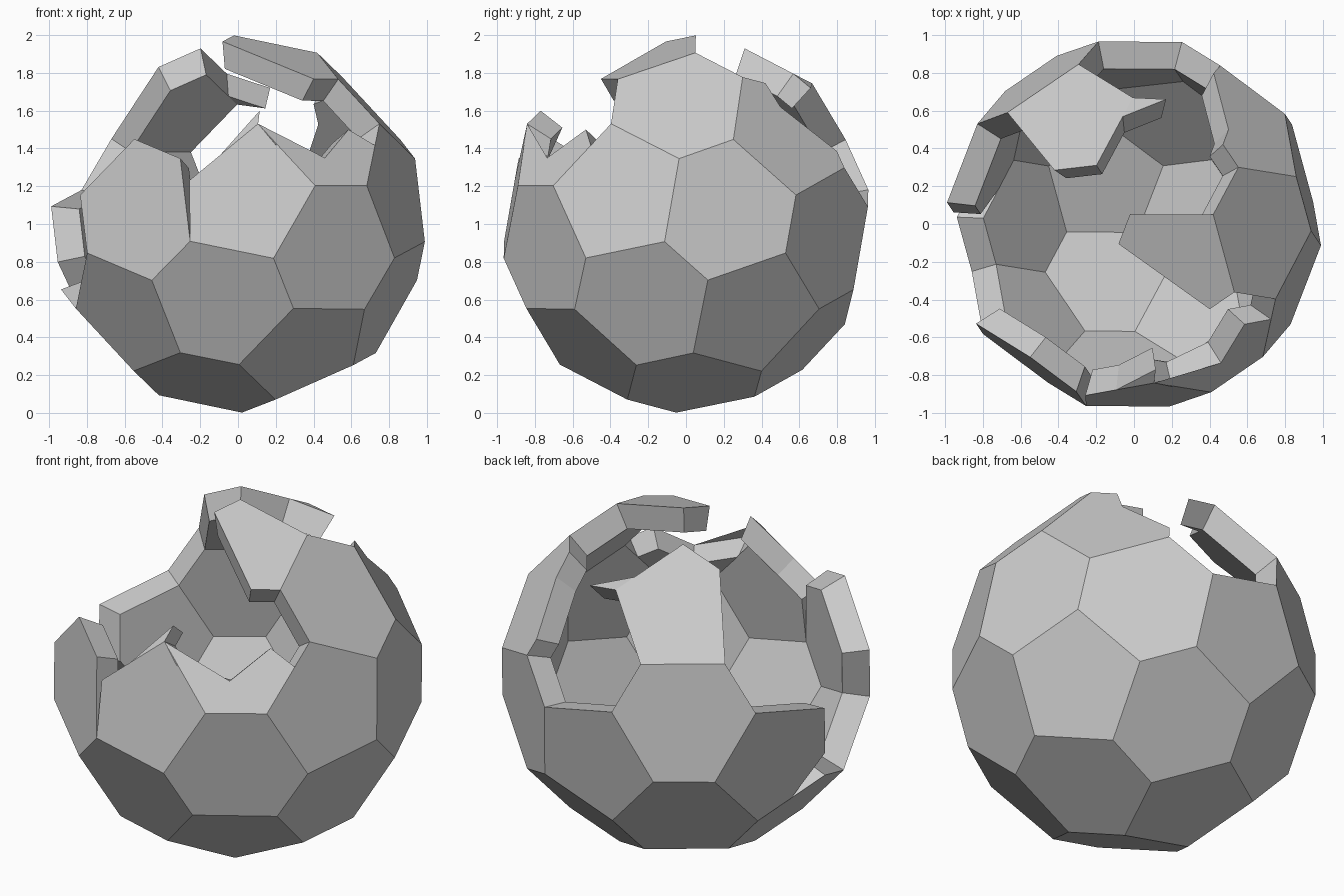
import bpy, bmesh, math
from mathutils import Vector
from itertools import combinations

if "Cube" in bpy.data.objects:
    bpy.data.objects.remove(bpy.data.objects["Cube"])

# Tilted icosahedron axes: the centres of the twelve pentagon panels
half = [(.906, -.385, .174), (.767, .387, -.511), (.031, -.983, .175),
        (.385, -.580, -.718), (-.643, -.570, -.511), (.194, -.265, .934)]
P = [Vector(p).normalized() for p in half]
P += [-p for p in P]
INNER = 0.85
TILT = math.radians(22.5)


def adjacent(i, j):
    return i != j and P[i].dot(P[j]) > 0.3


def v(i, j):
    """Panel corner on axis i, on the side facing axis j."""
    t = (P[j] - P[i] * P[i].dot(P[j])).normalized()
    return P[i] * math.cos(TILT) + t * math.sin(TILT)


def on(a, b, t):
    return a.lerp(b, t)


def pentagon(i):
    n = P[i]
    u = n.orthogonal().normalized()
    w = n.cross(u)
    ring = [j for j in range(12) if adjacent(i, j)]
    ring.sort(key=lambda j: math.atan2(P[j].dot(w), P[j].dot(u)))
    return [v(i, j) for j in ring]


def hexagon(i, j, k):
    return [v(i, j), v(j, i), v(j, k), v(k, j), v(k, i), v(i, k)]


# Snapped panels (replace the full ones)
cut = Vector((-.258, -.907, .23))
broken = {
    (5,): [v(5, 10), v(5, 9), on(v(5, 9), v(5, 7), .38),
           on(v(5, 2), v(5, 0), .65), v(5, 0)],
    (9,): [v(9, 10), v(9, 8), v(9, 6), on(v(9, 5), v(9, 7), .54), v(9, 5)],
    (10,): [v(10, 5), on(v(10, 5), v(10, 9), .33), Vector((.5, .5, .62)),
            on(v(10, 9), v(10, 8), .77), v(10, 8), v(10, 1), v(10, 0)],
    (2,): [v(2, 4), cut, v(2, 5), v(2, 0), v(2, 3)],
    (6,): [v(6, 7), on(v(6, 7), v(6, 4), .67), on(v(6, 4), v(6, 11), .5),
           v(6, 11), v(6, 8), v(6, 9)],
    (0, 2, 5): [v(2, 5), Vector((.20, -.86, .42)), Vector((.46, -.735, .35)),
                Vector((.585, -.53, .50)), on(v(0, 2), v(0, 5), .65),
                v(0, 2), v(2, 0)],
}
missing = {(7,), (2, 5, 7), (5, 7, 9), (5, 9, 10), (6, 7, 9), (4, 6, 7), (8, 9, 10)}

panels = []
for i in range(12):
    if (i,) not in missing:
        panels.append(broken.get((i,)) or pentagon(i))
for tri in combinations(range(12), 3):
    if all(adjacent(a, b) for a, b in combinations(tri, 2)) and tri not in missing:
        panels.append(broken.get(tri) or hexagon(*tri))

# Small splinters left on the rim
panels.append([v(9, 10), Vector((.17, .66, .72)), on(v(9, 10), v(9, 5), .28)])
panels.append([v(2, 5), Vector((.115, -.77, .60)), on(v(2, 5), cut, .55)])

# Shared corner list
points = []


def index(p):
    for n, q in enumerate(points):
        if (p - q).length < 0.02:
            return n
    points.append(p.copy())
    return len(points) - 1


loops = []
for poly in panels:
    normal = Vector()
    for a, b in zip(poly, poly[1:] + poly[:1]):
        normal += a.cross(b)
    if normal.dot(sum(poly, Vector())) < 0:
        poly = poly[::-1]
    loops.append([index(p) for p in poly])


def with_splits(loop):
    """Add break points that lie along a neighbour's straight edge."""
    out = []
    for a, b in zip(loop, loop[1:] + loop[:1]):
        out.append(a)
        A, D = points[a], points[b] - points[a]
        hits = []
        for n, q in enumerate(points):
            t = (q - A).dot(D) / D.length_squared
            if n not in loop and 0.03 < t < 0.97 and (q - A - D * t).length < 0.006:
                hits.append((t, n))
        out += [n for t, n in sorted(hits)]
    return out


loops = [with_splits(l) for l in loops]

# Outer skin, inner skin and the snapped rim walls
bm = bmesh.new()
up = Vector((0, 0, 1))
outer = [bm.verts.new(p + up) for p in points]
inner = [bm.verts.new(p * INNER + up) for p in points]
edges = {(a, b) for l in loops for a, b in zip(l, l[1:] + l[:1])}
for l in loops:
    bm.faces.new([outer[n] for n in l])
    bm.faces.new([inner[n] for n in reversed(l)])
for a, b in edges:
    if (b, a) not in edges:
        bm.faces.new([outer[b], outer[a], inner[a], inner[b]])
bmesh.ops.delete(bm, geom=[x for x in bm.verts if not x.link_faces], context='VERTS')

mesh = bpy.data.meshes.new("broken_panel_shell")
bm.to_mesh(mesh)
bm.free()
shell = bpy.data.objects.new("broken_panel_shell", mesh)
bpy.context.collection.objects.link(shell)
